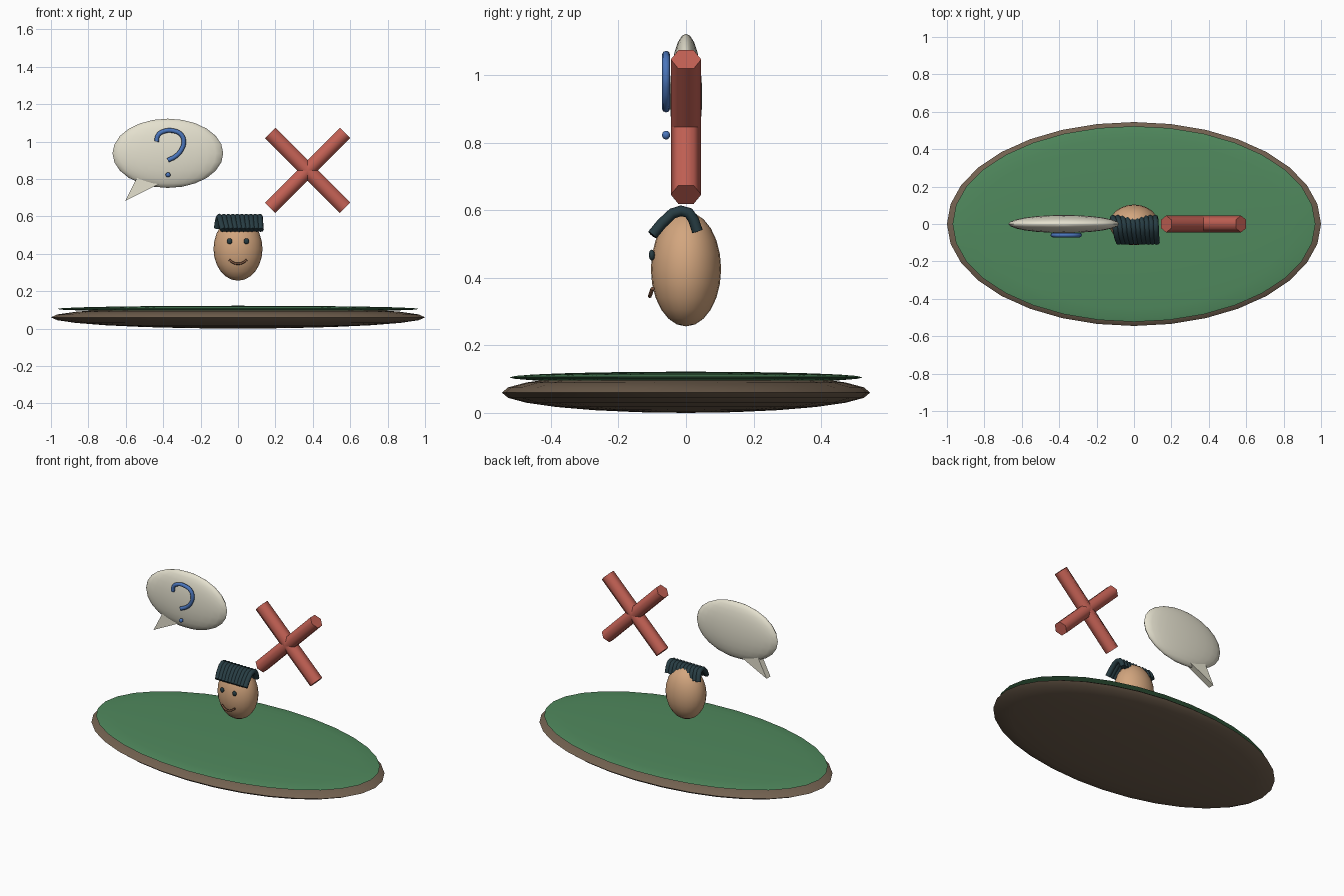
import bpy, bmesh, math

if "Cube" in bpy.data.objects:
    bpy.data.objects.remove(bpy.data.objects["Cube"])

def material(name, rgb):
    m = bpy.data.materials.new(name)
    m.diffuse_color = (*rgb, 1)
    m.use_nodes = True
    m.node_tree.nodes["Principled BSDF"].inputs["Base Color"].default_value = m.diffuse_color
    return m

WOOD = material("wood", (.17, .12, .08))
FELT = material("felt", (.08, .25, .11))
SKIN = material("skin", (.65, .38, .21))
DARK = material("dark_teal", (.02, .045, .055))
LIP = material("lip", (.2, .09, .05))
RED = material("red", (.55, .12, .09))
CREAM = material("cream", (.78, .75, .62))
BLUE = material("blue", (.07, .18, .5))

def finish(o, name, mat, angle=65):
    o.name = name
    o.data.materials.clear()
    o.data.materials.append(mat)
    if angle:
        bpy.ops.object.shade_smooth_by_angle(angle=math.radians(angle))
    return o

def ellipsoid(name, loc, radii, mat, segs=24, rings=12):
    bpy.ops.mesh.primitive_uv_sphere_add(segments=segs, ring_count=rings, radius=1, location=loc)
    o = bpy.context.object
    o.scale = radii
    bpy.ops.object.transform_apply(location=False, rotation=False, scale=True)
    return finish(o, name, mat)

def tube(name, pts, radius, mat, smooth_path=False):
    cu = bpy.data.curves.new(name, 'CURVE')
    cu.dimensions = '3D'
    cu.bevel_depth = radius
    cu.bevel_resolution = 2
    cu.use_fill_caps = True
    if smooth_path:
        s = cu.splines.new('BEZIER')
        s.bezier_points.add(len(pts) - 1)
        for b, p in zip(s.bezier_points, pts):
            b.co = p
            b.handle_left_type = b.handle_right_type = 'AUTO'
        s.resolution_u = 4
    else:
        s = cu.splines.new('POLY')
        s.points.add(len(pts) - 1)
        for b, p in zip(s.points, pts):
            b.co = (*p, 1)
    o = bpy.data.objects.new(name, cu)
    bpy.context.collection.objects.link(o)
    bpy.ops.object.select_all(action='DESELECT')
    o.select_set(True)
    bpy.context.view_layer.objects.active = o
    bpy.ops.object.convert(target='MESH')
    return finish(bpy.context.object, name, mat)

# Oval table: wooden body and felt top
ellipsoid("table_body", (0, 0, .06), (1, .545, .06), WOOD, 32)
ellipsoid("table_felt", (0, 0, .105), (.97, .523, .017), FELT, 32)

# Head with eyes and smile
ellipsoid("head", (0, 0, .426), (.131, .104, .17), SKIN)
for side, x in (("left", -.045), ("right", .045)):
    ellipsoid(side + "_eye", (x, -.101, .467), (.014, .009, .016), DARK, 16, 8)
tube("mouth", [(-.047, -.099, .368), (-.025, -.105, .352), (0, -.107, .346),
               (.025, -.105, .352), (.047, -.099, .368)], .006, LIP, True)

# Hair: a row of bent strands leaning slightly across the head
N = 10
profile = [(-.099, .527, 1), (-.072, .56, .7), (-.04, .59, .5), (-.015, .598, .4),
           (.008, .592, .3), (.022, .572, .15), (.034, .537, 0)]
for i in range(N):
    t = i / (N - 1)
    back, front = -.113 + .226 * t, -.08 + .202 * t
    tube(f"hair_strand_{i + 1}", [(back + (front - back) * f, y, z) for y, z, f in profile],
         .016, DARK)

# Speech bubble with a flat wedge tail
ellipsoid("bubble", (-.375, 0, .937), (.296, .048, .185), CREAM)
bm = bmesh.new()
face = bm.faces.new([bm.verts.new((x, -.02, z)) for x, z in
                     ((-.52, .845), (-.603, .683), (-.375, .797))])
ext = bmesh.ops.extrude_face_region(bm, geom=[face])
bmesh.ops.translate(bm, vec=(0, .04, 0),
                    verts=[v for v in ext["geom"] if isinstance(v, bmesh.types.BMVert)])
bmesh.ops.recalc_face_normals(bm, faces=bm.faces)
me = bpy.data.meshes.new("bubble_tail")
bm.to_mesh(me)
bm.free()
tail = bpy.data.objects.new("bubble_tail", me)
bpy.context.collection.objects.link(tail)
finish(tail, "bubble_tail", CREAM, None)

# Raised hook and dot on the bubble
hook = [(-.435, 1.0), (-.428, 1.033), (-.395, 1.055), (-.345, 1.057), (-.305, 1.038),
        (-.29, 1.0), (-.303, .955), (-.335, .92), (-.375, .9)]
tube("bubble_hook", [(x, -.059, z) for x, z in hook], .012, BLUE, True)
ellipsoid("bubble_dot", (-.374, -.059, .822), (.013, .012, .013), BLUE, 16, 8)

# Red cross: two six-sided bars
for side, s in (("rising", 1), ("falling", -1)):
    bpy.ops.mesh.primitive_cylinder_add(vertices=6, radius=.045, depth=.566,
                                        location=(.372, 0, .846),
                                        rotation=(0, s * math.pi / 4, 0))
    finish(bpy.context.object, side + "_cross_bar", RED)
